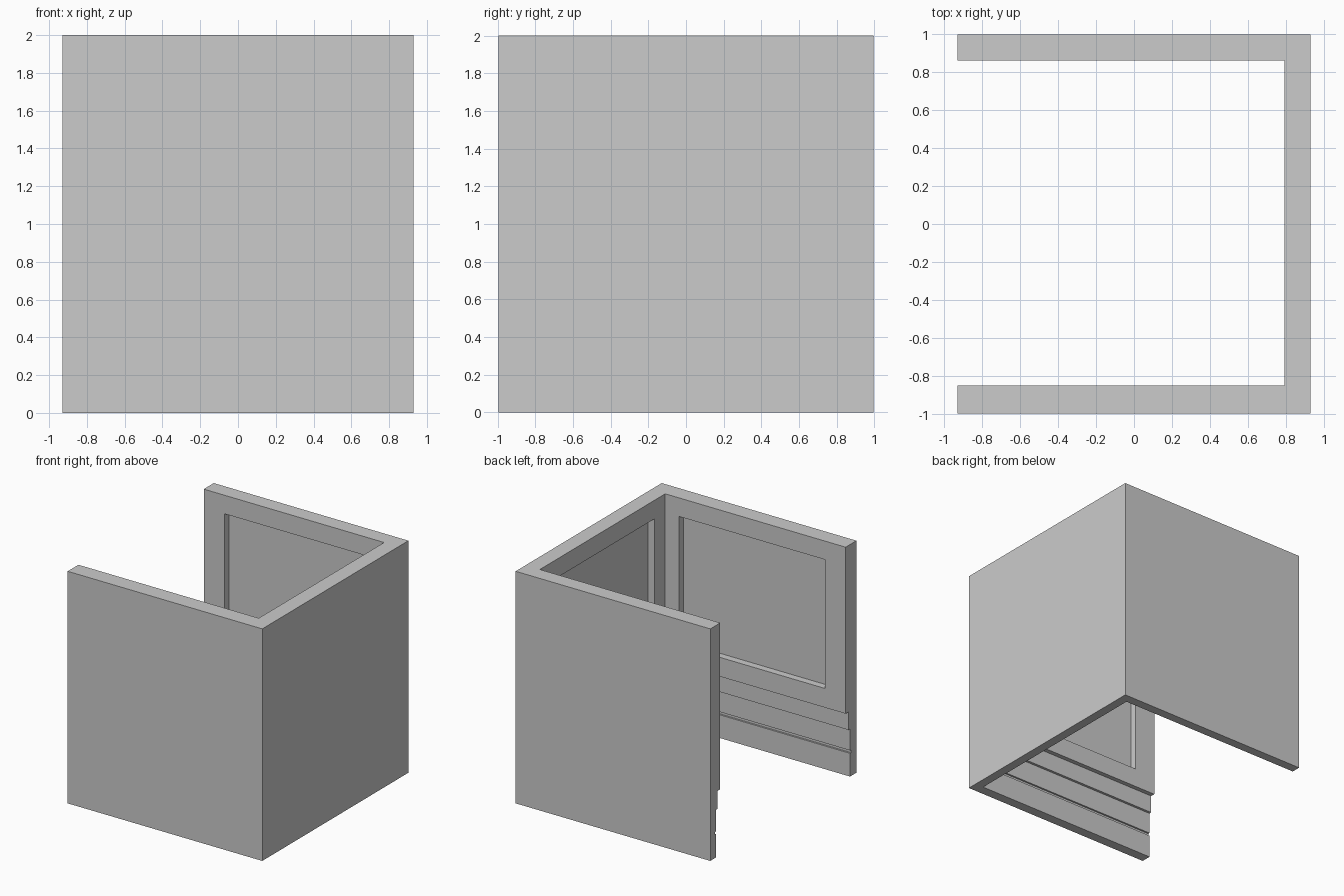
import bpy, bmesh

if "Cube" in bpy.data.objects:
    bpy.data.objects.remove(bpy.data.objects["Cube"])

X, Y, H = 0.928, 0.995, 2.0      # outer half width, half depth, height

# wall section: (thickness, height), stepped inside face with a thin groove
section = [(0, 0), (0.08, 0), (0.08, 0.20), (0.066, 0.20), (0.066, 0.225),
           (0.08, 0.225), (0.08, 0.41), (0.10, 0.41), (0.10, 0.565),
           (0.136, 0.565), (0.136, H), (0, H)]


def station(i, t):
    """Plan position of path corner i at wall thickness t (front wall a bit thicker)."""
    f = t * 1.08
    return [(-X, Y - t), (X - t, Y - t), (X - t, -Y + f), (-X, -Y + f)][i]


# three walls, swept along a U-shaped path
bm = bmesh.new()
loops = [[bm.verts.new((*station(i, t), z)) for t, z in section] for i in range(4)]
n = len(section)
for a, b in zip(loops, loops[1:]):
    for k in range(n):
        m = (k + 1) % n
        bm.faces.new((a[k], a[m], b[m], b[k]))
bm.faces.new(loops[0])
bm.faces.new(loops[-1])
bmesh.ops.recalc_face_normals(bm, faces=bm.faces)
mesh = bpy.data.meshes.new("room_walls")
bm.to_mesh(mesh)
bm.free()
walls = bpy.data.objects.new("room_walls", mesh)
bpy.context.collection.objects.link(walls)


def cut_panel(name, lo, hi):
    """Recess a rectangular panel into the walls."""
    mid = [(a + b) / 2 for a, b in zip(lo, hi)]
    bpy.ops.mesh.primitive_cube_add(size=1, location=mid)
    cutter = bpy.context.object
    cutter.name = name
    cutter.scale = [b - a for a, b in zip(lo, hi)]
    cutter.hide_render = True
    mod = walls.modifiers.new(name, 'BOOLEAN')
    mod.operation = 'DIFFERENCE'
    mod.solver = 'EXACT'
    mod.object = cutter
    bpy.context.view_layer.objects.active = walls
    bpy.ops.object.modifier_apply(modifier=name)
    bpy.data.objects.remove(cutter)


# recessed panels on the back, front and right walls
Z0, Z1, R = 0.73, 1.84, 0.075    # panel bottom, top, remaining wall thickness
cut_panel("back_panel", (-0.73, 0.7, Z0), (0.66, Y - R, Z1))
cut_panel("front_panel", (-0.73, -Y + R + 0.01, Z0), (0.66, -0.7, Z1))
cut_panel("right_panel", (0.7, -0.70, Z0), (X - R, 0.71, Z1))
